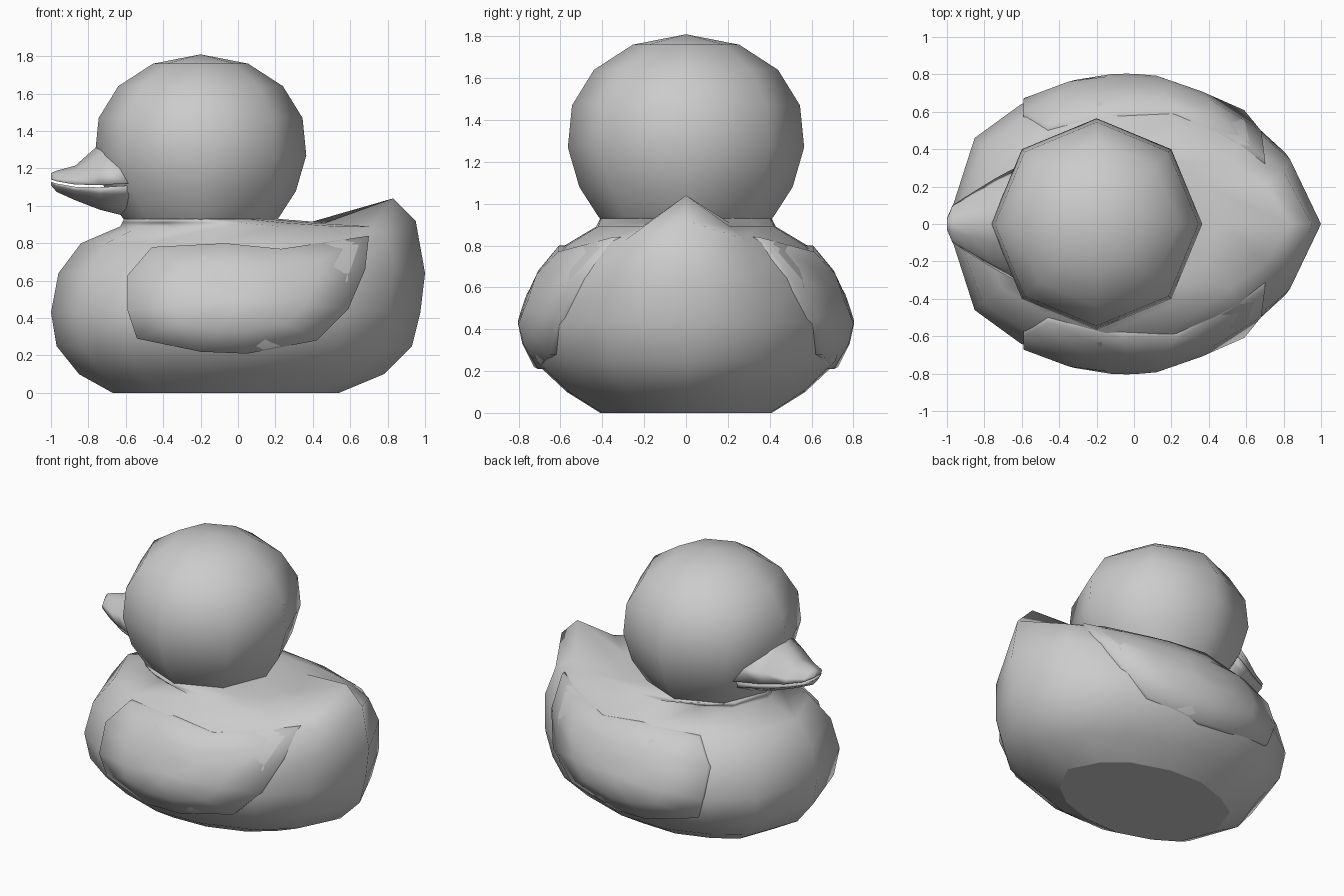
import bpy, bmesh, math
from mathutils import Vector
from mathutils.bvhtree import BVHTree

if "Cube" in bpy.data.objects:
    bpy.data.objects.remove(bpy.data.objects["Cube"], do_unlink=True)

rubber = bpy.data.materials.new("grey_rubber")
rubber.use_nodes = True
grey = (0.6, 0.6, 0.6, 1)
rubber.diffuse_color = grey
rubber.node_tree.nodes["Principled BSDF"].inputs["Base Color"].default_value = grey


def loft(name, rings, flat_ends=()):
    """Skin closed rings of points; a ring of one point becomes a tip."""
    bm = bmesh.new()
    rows = [[bm.verts.new(p) for p in ring] for ring in rings]
    for a, b in zip(rows, rows[1:]):
        for i in range(len(a)):
            j = (i + 1) % len(a)
            bm.faces.new((a[i], a[j], b[0]) if len(b) == 1 else (a[i], a[j], b[j], b[i]))
    caps = [bm.faces.new(r) for r in (rows[0], rows[-1]) if len(r) > 2]
    bmesh.ops.recalc_face_normals(bm, faces=bm.faces)
    for f in bm.faces:
        f.smooth = True
    for k in flat_ends:
        caps[k].smooth = False
    tree = BVHTree.FromBMesh(bm)
    mesh = bpy.data.meshes.new(name)
    bm.to_mesh(mesh)
    bm.free()
    mesh.materials.append(rubber)
    bpy.context.collection.objects.link(bpy.data.objects.new(name, mesh))
    return tree


# Body: egg-shaped plan, stacked upward, with the rear points lifted into a tail
half = [(1, 0), (.83, .49), (.58, .78), (.17, .98), (-.23, 1), (-.6, .82), (-.85, .59), (-1, 0)]
plan = half + [(x, -y) for x, y in half[-2:0:-1]]
levels = [  # front x, rear x, half width, height, lift at tail, lift beside tail
    (-.67, .54, .41, 0, 0, 0),
    (-.85, .78, .57, .1, 0, 0),
    (-.97, .93, .73, .25, 0, 0),
    (-1, .975, .78, .43, 0, 0),
    (-.96, 1, .71, .64, 0, .02),
    (-.84, .95, .58, .8, .12, .03),
    (-.63, .83, .43, .89, .15, 0),
    (-.62, .47, .42, .91, 0, 0),
    (-.61, .22, .41, .93, 0, 0),
]
rings = []
for x0, x1, w, z, tail, beside in levels:
    mid, reach = (x0 + x1) / 2, (x1 - x0) / 2
    lift = {0: tail, 1: beside, len(plan) - 1: beside}
    rings.append([(mid + reach * px, w * py, z + lift.get(i, 0))
                  for i, (px, py) in enumerate(plan)])
body_tree = loft("body", rings, flat_ends=(0,))

# Head: eight-sided ball
head = [(.39, .9), (.42, .94), (.51, 1.08), (.565, 1.27), (.545, 1.47), (.44, 1.64), (.255, 1.76)]
rings = [[(-.2 + r * math.cos(i * math.pi / 4), r * math.sin(i * math.pi / 4), z)
          for i in range(8)] for r, z in head]
loft("head", rings + [[(-.2, 0, 1.81)]])

# Beak: ridged upper and lower halves meeting at the mouth
stations = [  # x, half width, mouth height, top, bottom
    (-.58, .33, 1.115, 1.42, .94),
    (-.74, .245, 1.105, 1.33, .98),
    (-.87, .165, 1.108, 1.215, 1.03),
    (-.97, .1, 1.125, 1.188, 1.075),
    (-1, .03, 1.135, 1.175, 1.11),
]


def beak_half(name, upper):
    rings = []
    for x, w, mouth, top, bottom in stations:
        edge = mouth + (.006 if upper else -.006)
        peak = top if upper else bottom
        w *= 1 if upper else .93
        rise = peak - edge
        rings.append([(x, -w, edge), (x, -w * .9, edge + rise * .3), (x, -w * .42, edge + rise * .75),
                      (x, 0, peak), (x, w * .42, edge + rise * .75), (x, w * .9, edge + rise * .3),
                      (x, w, edge), (x, 0, edge + rise * .08)])
    loft(name, rings)


beak_half("upper_beak", True)
beak_half("lower_beak", False)

# Wings: raised plates that follow the sides of the body
outline = [(-.59, .63), (-.46, .78), (-.07, .8), (.23, .77), (.7, .84), (.68, .66),
           (.59, .45), (.42, .28), (.05, .21), (-.2, .22), (-.54, .29), (-.59, .44)]
centre = (0.02, .5)


def on_side(x, z, raise_by, side):
    hit = body_tree.ray_cast(Vector((x, 2, z)), Vector((0, -1, 0)))[0]
    return (x, side * ((hit.y if hit else .3) + raise_by), z)


for side, name in ((1, "left_wing"), (-1, "right_wing")):
    rings = []
    for scale, raise_by in ((1, -.05), (1, .03), (.6, .035), (.25, .032)):
        rings.append([on_side(centre[0] + (x - centre[0]) * scale,
                              centre[1] + (z - centre[1]) * scale, raise_by, side)
                      for x, z in outline])
    loft(name, rings + [[on_side(*centre, .032, side)]])
